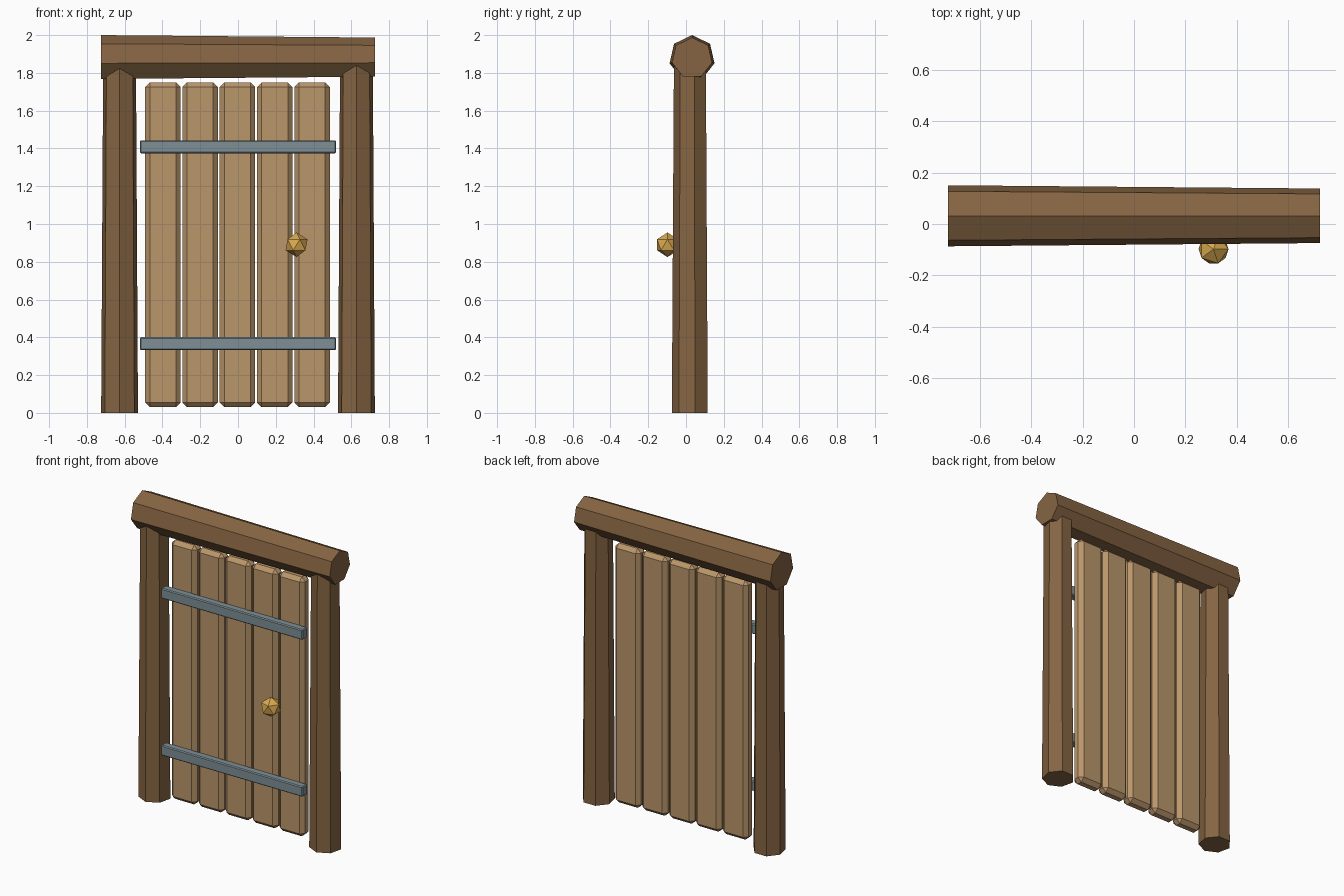
import bpy, math
from mathutils import Matrix

if "Cube" in bpy.data.objects:
    bpy.data.objects.remove(bpy.data.objects["Cube"])


def material(name, rgb):
    m = bpy.data.materials.new(name)
    lin = [((c / 255 + 0.055) / 1.055) ** 2.4 for c in rgb]
    m.diffuse_color = (*lin, 1)
    m.use_nodes = True
    m.node_tree.nodes["Principled BSDF"].inputs["Base Color"].default_value = m.diffuse_color
    return m


dark_wood = material("dark wood", (133, 100, 66))
light_wood = material("light wood", (186, 150, 106))
iron = material("iron", (126, 144, 151))
brass = material("brass", (218, 170, 80))


def finish(name, mat):
    ob = bpy.context.object
    ob.name = name
    ob.data.materials.append(mat)
    return ob


def box(name, x, y, z, mat, bevel):
    """Chamfered box from (min, max) ranges."""
    bpy.ops.mesh.primitive_cube_add(size=1)
    ob = finish(name, mat)
    ranges = (x, y, z)
    ob.data.transform(Matrix.Diagonal([b - a for a, b in ranges] + [1]))
    ob.location = [(a + b) / 2 for a, b in ranges]
    mod = ob.modifiers.new("chamfer", "BEVEL")
    mod.width = bevel
    mod.segments = 1
    return ob


def log(name, r1, r2, length, loc, matrix):
    """Seven-sided tapered log, default vertex on +y."""
    bpy.ops.mesh.primitive_cone_add(vertices=7, radius1=r1, radius2=r2, depth=length)
    ob = finish(name, dark_wood)
    ob.data.transform(matrix)
    ob.location = loc
    return ob


# Frame: two posts with an edge facing forward, and a beam with an edge on top
for side, x in (("left", -0.627), ("right", 0.627)):
    log(side + "_post", 0.1, 0.089, 1.86, (x, 0.025, 0.93), Matrix.Rotation(math.pi, 4, "Z"))
to_x = Matrix(((0, 0, 1, 0), (1, 0, 0, 0), (0, 1, 0, 0), (0, 0, 0, 1)))
log("top_beam", 0.122, 0.109, 1.45, (0, 0.032, 1.878), to_x)

# Door planks
for i in range(5):
    x = -0.398 + 0.1975 * i
    box(f"plank_{i + 1}", (x - 0.094, x + 0.094), (-0.015, 0.07), (0.03, 1.75), light_wood, 0.025)

# Iron straps across the front
for name, z in (("lower_strap", 0.367), ("upper_strap", 1.408)):
    box(name, (-0.52, 0.52), (-0.066, -0.014), (z - 0.034, z + 0.034), iron, 0.006)

# Knob
bpy.ops.mesh.primitive_ico_sphere_add(subdivisions=1, radius=0.065, location=(0.31, -0.098, 0.89))
finish("knob", brass)
